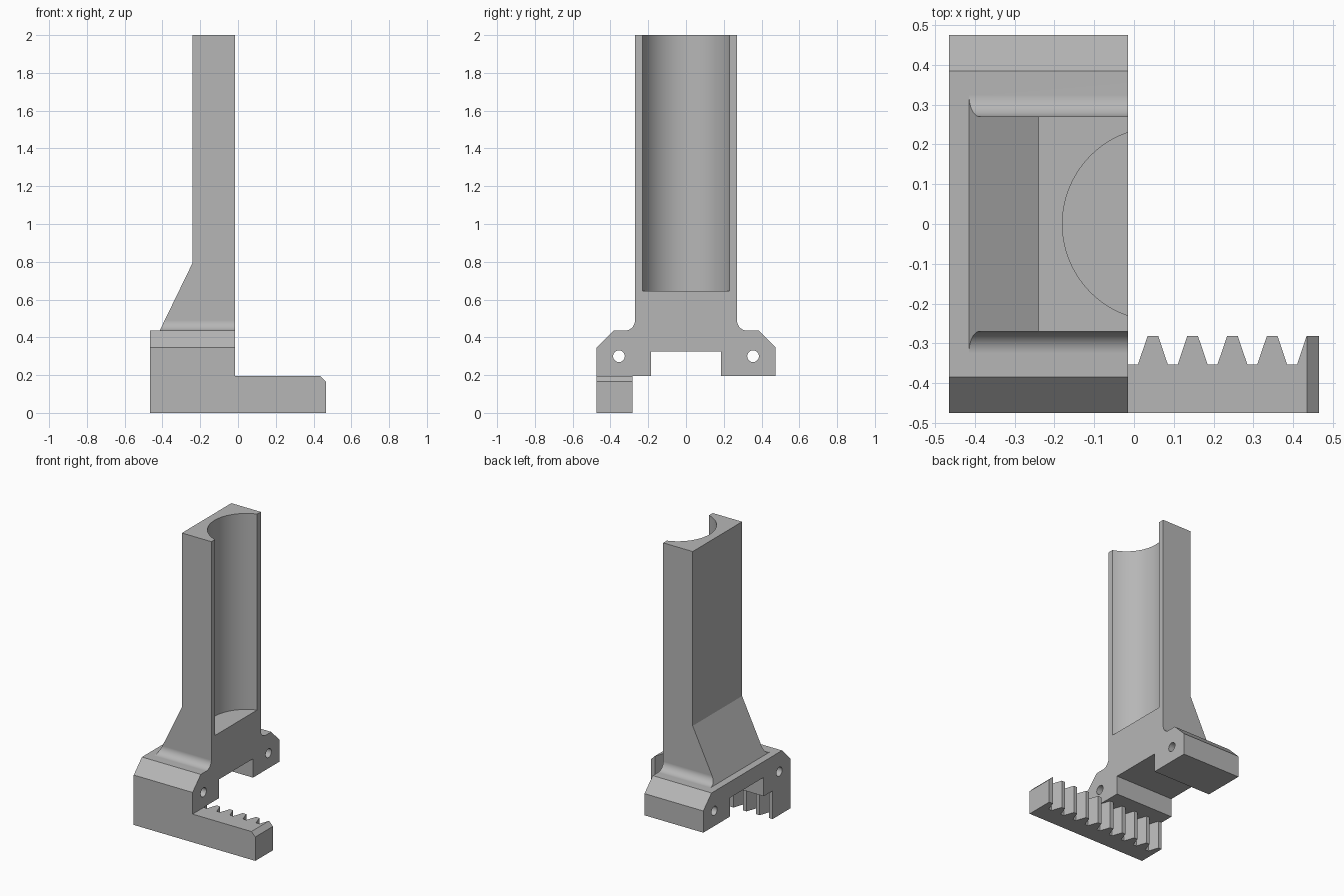
import bpy
import bmesh
from math import cos, sin, pi, radians
from mathutils import Vector

if "Cube" in bpy.data.objects:
    bpy.data.objects.remove(bpy.data.objects["Cube"], do_unlink=True)

grey = bpy.data.materials.new("plain_grey")
grey.use_nodes = True
grey.diffuse_color = (0.47, 0.47, 0.47, 1)
grey.node_tree.nodes["Principled BSDF"].inputs["Base Color"].default_value = (0.47, 0.47, 0.47, 1)

BACK, FACE = -0.465, -0.015      # back and grooved face of the bracket
FOOT, SHOULDER = 0.195, 0.435    # underside and top of the base
AXES = {"x": lambda a, b, d: (d, a, b),
        "y": lambda a, b, d: (a, d, b),
        "z": lambda a, b, d: (a, b, d)}


def prism(name, outline, axis, start, end):
    """Extrude a closed outline along an axis."""
    bm = bmesh.new()
    place = AXES[axis]
    face = bm.faces.new([bm.verts.new(place(a, b, start)) for a, b in outline])
    out = bmesh.ops.extrude_face_region(bm, geom=[face])
    moved = [v for v in out["geom"] if isinstance(v, bmesh.types.BMVert)]
    bmesh.ops.translate(bm, verts=moved, vec=Vector(place(0, 0, end - start)))
    bmesh.ops.recalc_face_normals(bm, faces=bm.faces)
    mesh = bpy.data.meshes.new(name)
    bm.to_mesh(mesh)
    bm.free()
    mesh.materials.append(grey)
    obj = bpy.data.objects.new(name, mesh)
    bpy.context.collection.objects.link(obj)
    return obj


def arc(cx, cy, r, a0, a1, n):
    steps = [radians(a0 + (a1 - a0) * i / n) for i in range(n + 1)]
    return [(cx + r * cos(t), cy + r * sin(t)) for t in steps]


def circle(cx, cy, r, n):
    return arc(cx, cy, r, 0, 360, n)[:-1]


def combine(target, tool, operation):
    """Apply a boolean and discard the tool."""
    mod = target.modifiers.new(operation.lower(), "BOOLEAN")
    mod.operation, mod.object, mod.solver = operation, tool, "EXACT"
    bpy.context.view_layer.objects.active = target
    bpy.ops.object.modifier_apply(modifier=mod.name)
    bpy.data.objects.remove(tool, do_unlink=True)


# Bracket: arched foot, chamfered shoulders, filleted tower
fillet = 0.055
half = [(0.185, 0.325), (0.185, FOOT), (0.475, FOOT), (0.475, 0.345), (0.385, SHOULDER)]
half += arc(0.27 + fillet, SHOULDER + fillet, fillet, 270, 180, 12)
half += [(0.27, 2.0)]
outline = half + [(-y, z) for y, z in reversed(half)]
bracket = prism("tower_bracket", outline, "x", BACK, FACE)

# Trim the back of the tower, leaving a sloped brace
trim = [(-0.6, SHOULDER), (-0.415, SHOULDER), (-0.24, 0.795), (-0.24, 2.1), (-0.6, 2.1)]
combine(bracket, prism("back_trim", trim, "y", -0.6, 0.6), "DIFFERENCE")

# Round groove along the tower
combine(bracket, prism("groove", circle(0.063, 0, 0.243, 96), "z", 0.645, 2.1), "DIFFERENCE")

# Bolt holes through the base
for y in (-0.355, 0.355):
    combine(bracket, prism("bolt_hole", circle(y, 0.3, 0.031, 32), "x", -0.6, 0.1), "DIFFERENCE")

# Toothed rack with a chamfered end
ROOT, TIP, END = -0.353, -0.282, 0.465
teeth = []
for k in range(-5, 5):
    c = 0.0475 + 0.1 * k
    teeth += [(c - 0.0375, ROOT), (c - 0.0135, TIP), (c + 0.0135, TIP), (c + 0.0375, ROOT)]
teeth = [(BACK, TIP)] + teeth[2:-2] + [(END, TIP)]
rack = prism("rack", [(END, -0.475), (BACK, -0.475)] + teeth, "z", 0, FOOT)
chamfer = [(END - 0.04, FOOT + 0.01), (END + 0.01, FOOT - 0.04), (END + 0.01, FOOT + 0.01)]
combine(rack, prism("end_chamfer", chamfer, "y", -0.6, 0), "DIFFERENCE")
combine(bracket, rack, "UNION")

# Smooth the curved walls, keep corners crisp
bpy.ops.object.select_all(action="DESELECT")
bracket.select_set(True)
bpy.context.view_layer.objects.active = bracket
bpy.ops.object.shade_smooth_by_angle(angle=radians(25))
weighted = bracket.modifiers.new("weighted_normals", "WEIGHTED_NORMAL")
weighted.keep_sharp = True
